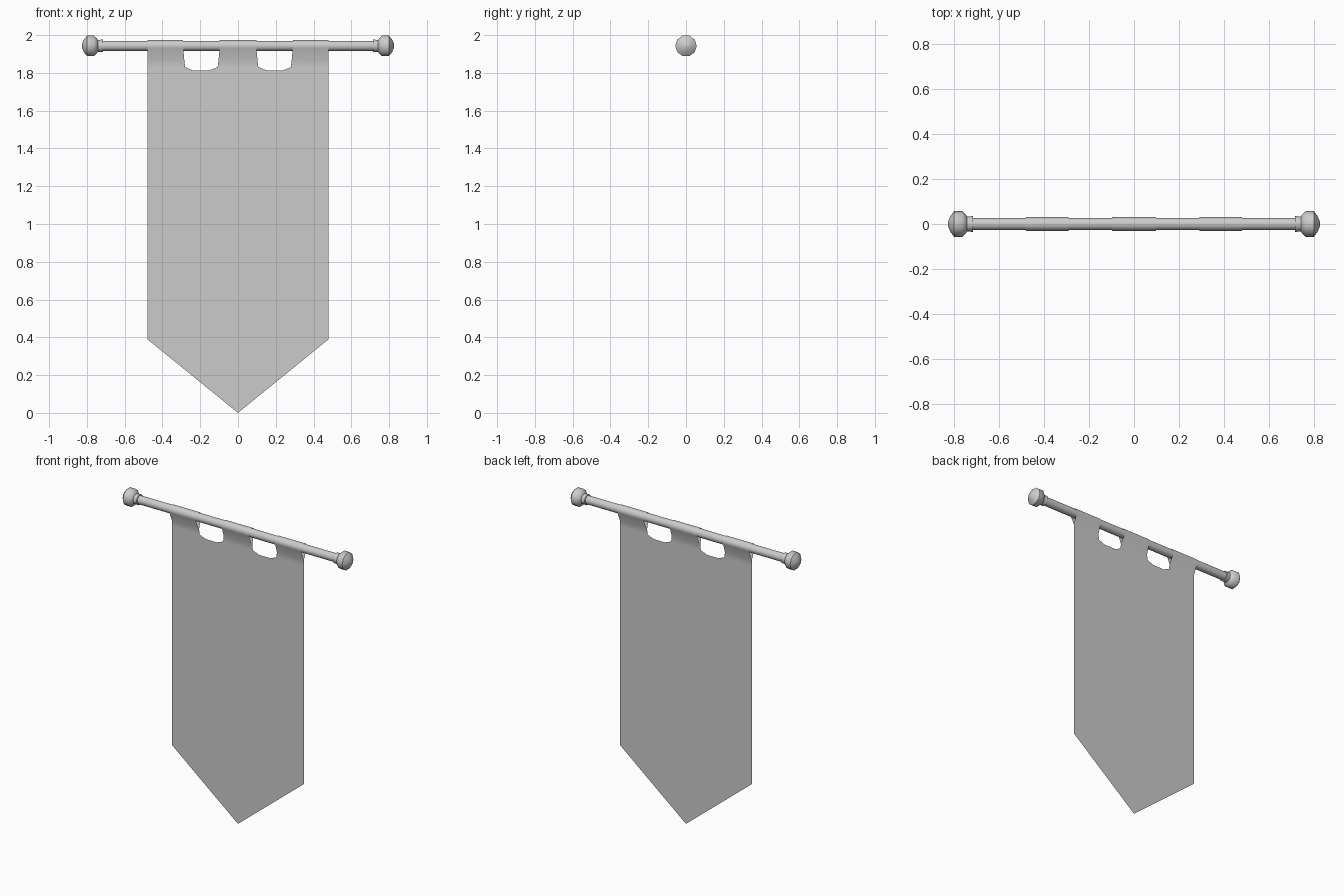
import bpy, bmesh, math

if "Cube" in bpy.data.objects:
    bpy.data.objects.remove(bpy.data.objects["Cube"])

ROD_Z = 1.943


def finish(name, bm, angle):
    me = bpy.data.meshes.new(name)
    bm.to_mesh(me)
    bm.free()
    ob = bpy.data.objects.new(name, me)
    bpy.context.collection.objects.link(ob)
    bpy.ops.object.select_all(action='DESELECT')
    ob.select_set(True)
    bpy.context.view_layer.objects.active = ob
    bpy.ops.object.shade_smooth_by_angle(angle=math.radians(angle))
    return ob


def lathe_x(name, profile, sides, sign=1):
    """Revolve (x, radius) points around the rod axis."""
    bm = bmesh.new()
    rings = []
    for x, r in profile:
        rings.append([bm.verts.new((sign * x, r * math.cos(a), ROD_Z + r * math.sin(a)))
                      for a in (2 * math.pi * (i + 0.5) / sides + math.pi / 2
                                for i in range(sides))])
    for a, b in zip(rings, rings[1:]):
        for i in range(sides):
            j = (i + 1) % sides
            bm.faces.new((a[i], a[j], b[j], b[i]))
    bm.faces.new(rings[0])
    bm.faces.new(rings[-1])
    bmesh.ops.remove_doubles(bm, verts=bm.verts, dist=1e-5)
    bmesh.ops.recalc_face_normals(bm, faces=bm.faces)
    return finish(name, bm, 50)


# Rod
lathe_x("rod", [(-0.74, 0.028), (0.74, 0.028)], 12)

# Finials: collar and ball at each end
finial = [(0.715, 0.027), (0.716, 0.035), (0.742, 0.033), (0.746, 0.041),
          (0.763, 0.057), (0.799, 0.057), (0.816, 0.035), (0.827, 0.008)]
for side, sign in (("left", -1), ("right", 1)):
    lathe_x("finial_" + side, finial, 10, sign)

# Banner cloth: front and back layers joined by loops over the rod
T = 0.0008          # half gap between the layers
Z_TAB = 1.83        # height where the loops start
bm = bmesh.new()
half = [(0, 0), (0.48, 0.39), (0.48, Z_TAB), (0.28, Z_TAB), (0.235, 1.812),
        (0.155, 1.812), (0.108, Z_TAB)]
outline = half + [(-x, z) for x, z in reversed(half[1:])]
bm.faces.new([bm.verts.new((x, -T, z)) for x, z in outline])
bm.faces.new([bm.verts.new((x, T, z)) for x, z in reversed(outline)])

# Loop section (y, z): up the front, round the rod, down the back
R = 0.0305
arc = [math.radians(203 - 226 * i / 10) for i in range(11)]
loop = ([(-T, Z_TAB), (-T, 1.866)]
        + [(R * math.cos(a), ROD_Z + R * math.sin(a)) for a in arc]
        + [(T, 1.866), (T, Z_TAB)])

# (left, right) edges at the loop base and round the rod
tabs = [((-0.48, -0.28), (-0.48, -0.29)),
        ((-0.108, 0.108), (-0.097, 0.097)),
        ((0.28, 0.48), (0.29, 0.48))]
for base, top in tabs:
    rows = []
    for y, z in loop:
        t = min(1, (z - Z_TAB) / 0.09)
        rows.append([bm.verts.new((b + (u - b) * t, y, z)) for b, u in zip(base, top)])
    for a, b in zip(rows, rows[1:]):
        bm.faces.new((a[0], a[1], b[1], b[0]))
bmesh.ops.remove_doubles(bm, verts=bm.verts, dist=1e-4)
finish("banner_cloth", bm, 50)
